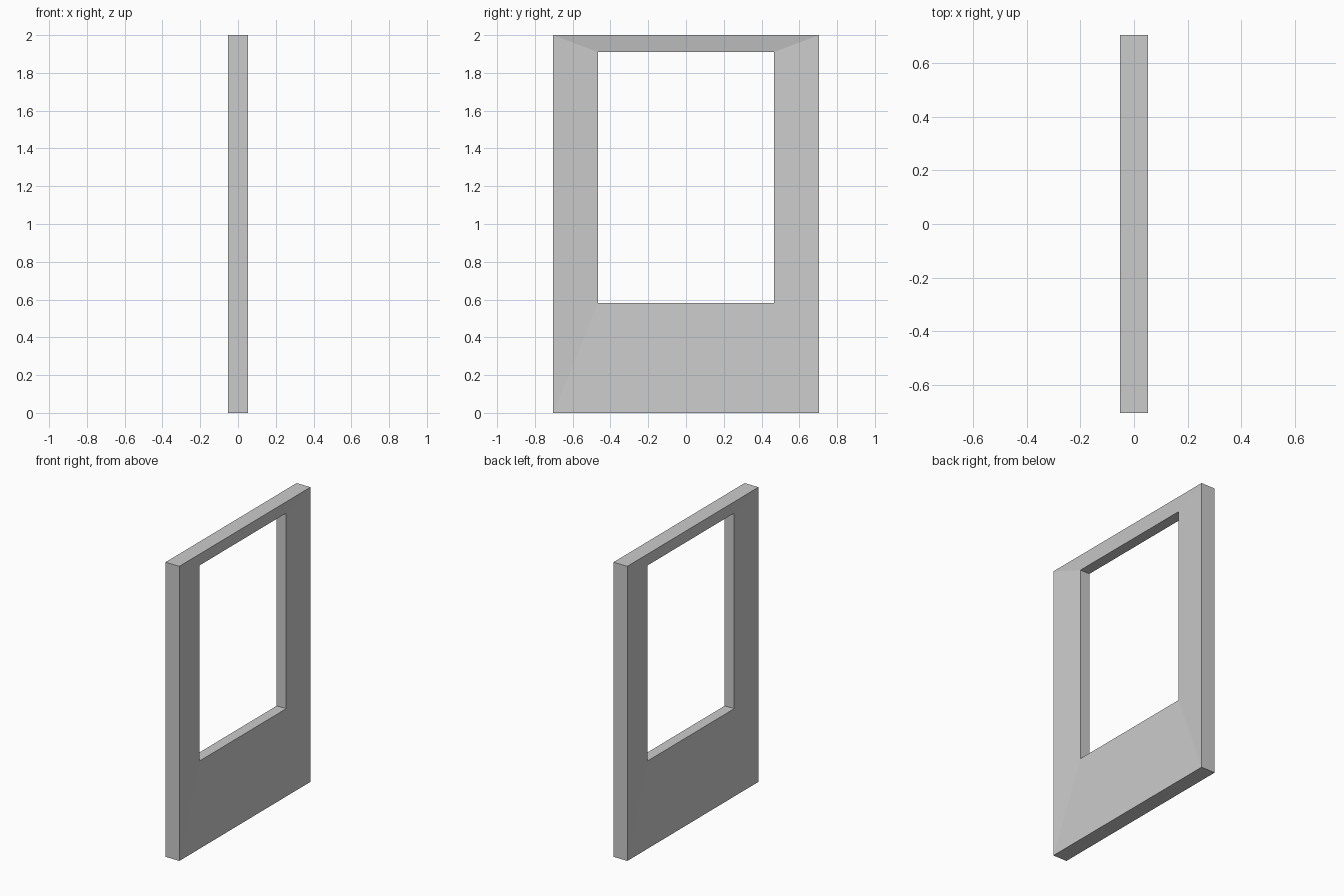
import bpy, bmesh

if "Cube" in bpy.data.objects:
    bpy.data.objects.remove(bpy.data.objects["Cube"])


def rect(bm, x, half_w, z0, z1):
    return [bm.verts.new((x, y, z)) for y, z in
            ((-half_w, z0), (half_w, z0), (half_w, z1), (-half_w, z1))]


bm = bmesh.new()
# Outer rim is full thickness; the faces slope inwards to a thinner opening
outer = (0.703, 0.0, 2.0)
opening = (0.466, 0.583, 1.91)
loops = [rect(bm, 0.052, *outer), rect(bm, 0.036, *opening),
         rect(bm, -0.036, *opening), rect(bm, -0.052, *outer)]

# Bridge the four rectangles into a closed ring
for i, a in enumerate(loops):
    b = loops[(i + 1) % 4]
    for j in range(4):
        k = (j + 1) % 4
        bm.faces.new((a[j], a[k], b[k], b[j]))
bmesh.ops.recalc_face_normals(bm, faces=bm.faces[:])

mesh = bpy.data.meshes.new("window_panel")
bm.to_mesh(mesh)
bm.free()
bpy.context.collection.objects.link(bpy.data.objects.new("window_panel", mesh))
